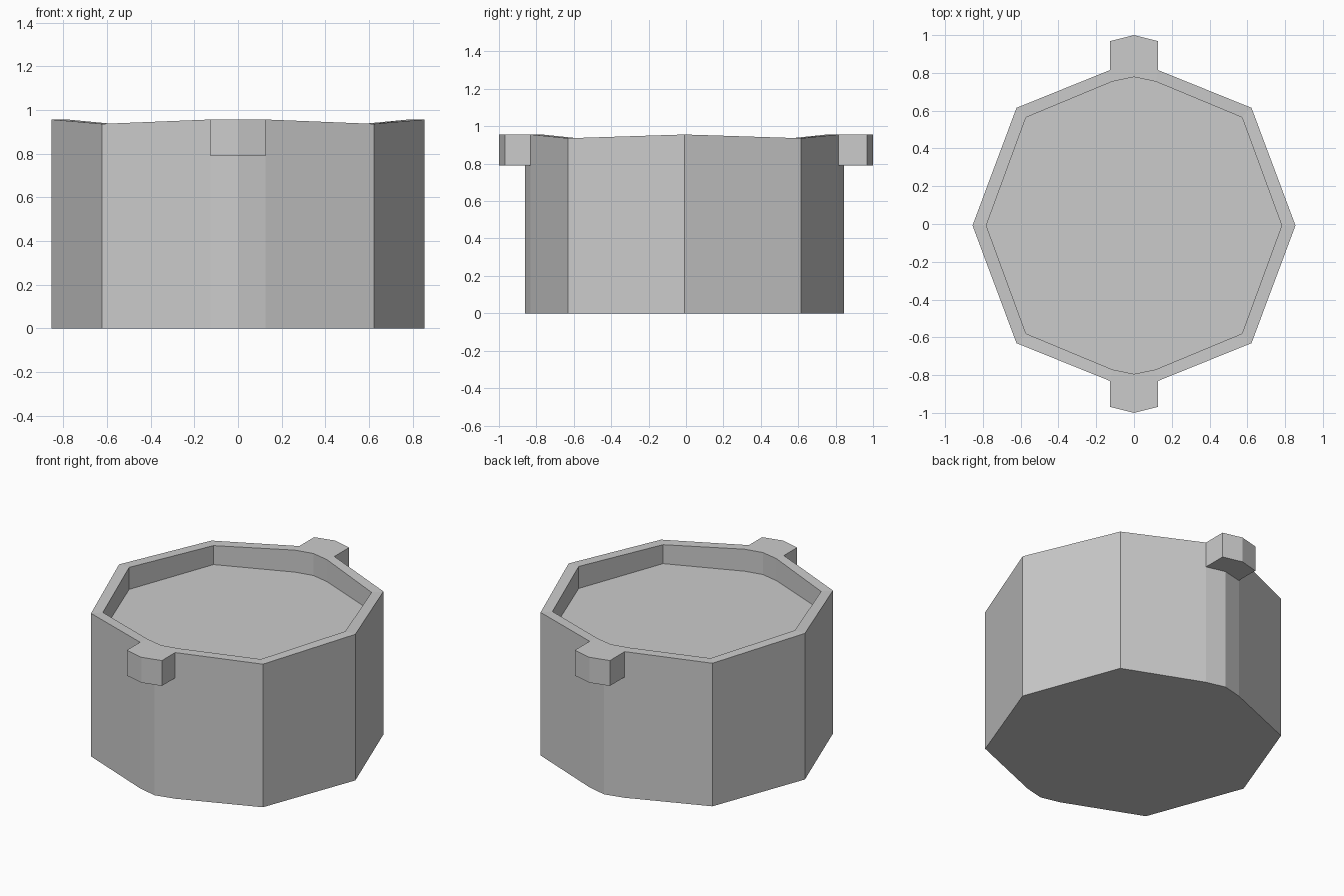
import bpy
import bmesh

if "Cube" in bpy.data.objects:
    bpy.data.objects.remove(bpy.data.objects["Cube"])

SHIFT = -0.008                 # the body sits slightly forward of the handles
LOW, HIGH = 0.936, 0.956       # rim dips at the diagonal corners
HANDLE_BOTTOM, FLOOR = 0.79, 0.812
HANDLE_HALF = 0.127

# Quarter outlines from the side corner round to the middle of the back
OUTER = [(0.855, 0), (0.622, 0.623), (HANDLE_HALF, 0.823), (0, 0.854)]
INNER = [(0.782, 0), (0.572, 0.572), (0.115, 0.762), (0, 0.786)]
RIM = [HIGH, LOW, HIGH, HIGH]


def full_outline(quarter, heights):
    """Mirror a quarter outline into a closed loop of points."""
    q = [(x, y, z) for (x, y), z in zip(quarter, heights)]
    half = q + [(-x, y, z) for x, y, z in q[-2::-1]]
    loop = half + [(x, -y, z) for x, y, z in half[-2:0:-1]]
    return [(x, y + SHIFT, z) for x, y, z in loop]


# Body: loft up the outside, over the rim and down to the inner floor
bm = bmesh.new()
levels = [(OUTER, [0] * 4), (OUTER, [HANDLE_BOTTOM] * 4), (OUTER, RIM),
          (INNER, RIM), (INNER, [FLOOR] * 4)]
rings = [[bm.verts.new(p) for p in full_outline(*lv)] for lv in levels]
strips = []
for a, b in zip(rings, rings[1:]):
    n = len(a)
    strips.append([bm.faces.new((a[i], a[(i + 1) % n], b[(i + 1) % n], b[i]))
                   for i in range(n)])
bm.faces.new(rings[0][::-1])
bm.faces.new(rings[-1])

# Handles: pull the narrow wall faces under the rim outwards, front and back
for side in (1, -1):
    grip = [f for f in strips[1]
            if all(abs(v.co.x) < HANDLE_HALF + 0.01 and v.co.y * side > 0
                   for v in f.verts)]
    out = bmesh.ops.extrude_face_region(bm, geom=grip)["geom"]
    for v in out:
        if isinstance(v, bmesh.types.BMVert):
            v.co.y = side * (1 - 0.032 * abs(v.co.x) / HANDLE_HALF)
    old = [f for f in grip if f.is_valid]
    if old:
        bmesh.ops.delete(bm, geom=old, context="FACES_ONLY")
    strips[1] = [f for f in strips[1] if f.is_valid]

bmesh.ops.recalc_face_normals(bm, faces=bm.faces)
mesh = bpy.data.meshes.new("pot_with_handles")
bm.to_mesh(mesh)
bm.free()
pot = bpy.data.objects.new("pot_with_handles", mesh)
bpy.context.collection.objects.link(pot)

# Plain grey
grey = bpy.data.materials.new("light_grey")
grey.use_nodes = True
colour = (0.6, 0.6, 0.6, 1)
grey.diffuse_color = colour
grey.node_tree.nodes["Principled BSDF"].inputs["Base Color"].default_value = colour
mesh.materials.append(grey)
